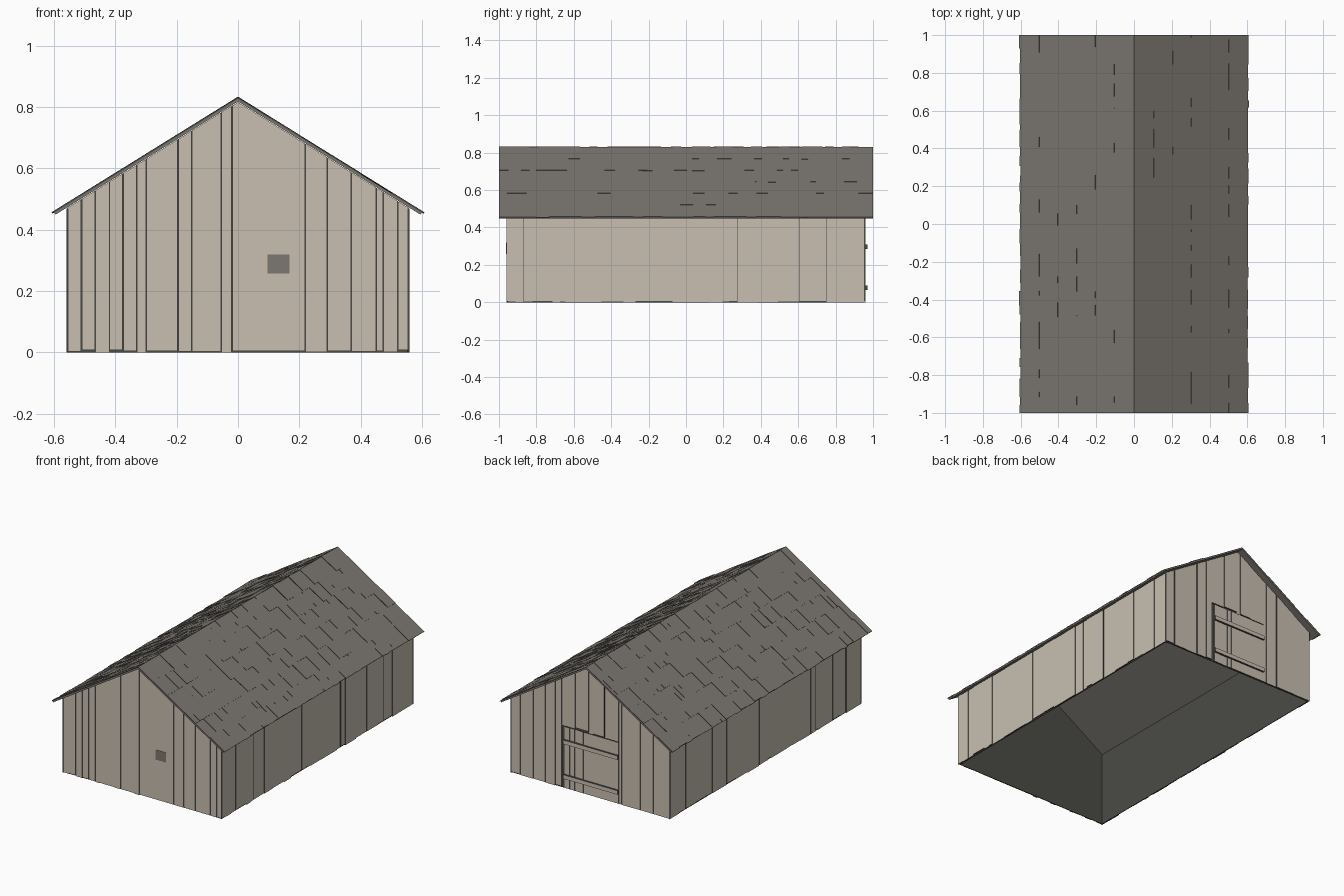
import bpy, bmesh, math, random
from mathutils import Vector

random.seed(4)
if "Cube" in bpy.data.objects:
    bpy.data.objects.remove(bpy.data.objects["Cube"], do_unlink=True)


def material(name, rgb):
    m = bpy.data.materials.new(name)
    m.use_nodes = True
    m.diffuse_color = (*rgb, 1)
    m.node_tree.nodes["Principled BSDF"].inputs["Base Color"].default_value = (*rgb, 1)
    return m


BEIGE = material("pale weathered wood", (0.58, 0.52, 0.44))
GREY = material("grey roof wood", (0.20, 0.185, 0.165))
DARK = material("dark gap wood", (0.07, 0.07, 0.062))

HX, HY = 0.552, 0.952      # outer faces of the inner shell
RIDGE, PITCH = 0.818, math.atan(0.62)
SLOPE = 0.70               # length of a roof side


def roof_z(x):
    return RIDGE - 0.002 - 0.62 * abs(x)


def slab(bm, place, outline, d0, d1, dark=lambda edge: True):
    """Extrude a 2D outline from depth d0 to d1; dark(edge) picks dark rim faces."""
    low = [bm.verts.new(place(u, v, d0)) for u, v in outline]
    high = [bm.verts.new(place(u, v, d1)) for u, v in outline]
    bm.faces.new(low)
    bm.faces.new(high)
    n = len(outline)
    for i in range(n):
        j = (i + 1) % n
        f = bm.faces.new((low[i], low[j], high[j], high[i]))
        edge = Vector(outline[j]) - Vector(outline[i])
        f.material_index = 1 if dark(edge) else 0


def finish(bm, name, *mats):
    bmesh.ops.recalc_face_normals(bm, faces=bm.faces)
    mesh = bpy.data.meshes.new(name)
    bm.to_mesh(mesh)
    bm.free()
    for m in mats:
        mesh.materials.append(m)
    ob = bpy.data.objects.new(name, mesh)
    bpy.context.collection.objects.link(ob)
    return ob


def gable_place(s):
    return lambda u, z, d: Vector((u, s * (HY + d), z))


def side_place(s):
    return lambda u, z, d: Vector((s * (HX + d), u, z))


def gable_outline(a, b, z0):
    top = [(b, roof_z(b))]
    if a < 0 < b:
        top.append((0, roof_z(0)))
    return [(a, z0), (b, z0)] + top + [(a, roof_z(a))]


def rect(a, b, z0, z1):
    return [(a, z0), (b, z0), (b, z1), (a, z1)]


def ragged():
    return random.choice((0, 0.002, 0.004, 0.008))


def random_cuts(start, end, low, high):
    cuts = [start]
    while cuts[-1] < end - high:
        cuts.append(cuts[-1] + random.uniform(low, high))
    return cuts + [end]


# Dark inner shell, open underneath
bm = bmesh.new()
for s in (-1, 1):
    slab(bm, gable_place(s), gable_outline(-HX, HX, 0), -0.004, 0)
    slab(bm, side_place(s), rect(-HY, HY, 0, roof_z(HX)), -0.004, 0)
finish(bm, "inner_shell", DARK, DARK)

# Vertical boards on the two gable ends
front_cuts = [-0.56, -0.51, -0.465, -0.42, -0.375, -0.33, -0.3, -0.195, -0.15, -0.055,
              -0.02, 0.22, 0.29, 0.37, 0.45, 0.475, 0.52, 0.56]
back_cuts = [-0.56, -0.44, -0.35, -0.3, -0.22, -0.2, -0.1, -0.02, 0.01, 0.105, 0.2,
             0.245, 0.315, 0.4, 0.49, 0.56]
for s, cuts, name in ((-1, front_cuts, "front_boards"), (1, back_cuts, "back_boards")):
    bm = bmesh.new()
    for a, b in zip(cuts, cuts[1:]):
        over_door = s > 0 and abs(a + b) / 2 < 0.2
        z0 = 0.392 + 1.5 * ragged() if over_door else ragged()
        slab(bm, gable_place(s), gable_outline(a + 0.0015, b - 0.0015, z0),
             0, random.uniform(0.004, 0.008))
    finish(bm, name, BEIGE, DARK)

# Vertical boards on the long sides
for s, name in ((-1, "right_boards"), (1, "left_boards")):
    bm = bmesh.new()
    cuts = random_cuts(-0.96, 0.96, 0.025, 0.12)
    for a, b in zip(cuts, cuts[1:]):
        slab(bm, side_place(s), rect(a, b - 0.0005, ragged(), roof_z(HX + 0.008)),
             0, random.uniform(0.002, 0.008))
    finish(bm, name, BEIGE, DARK)

# Back door: boards and two proud cross rails
bm = bmesh.new()
door_cuts = [-0.198, 0.05, 0.08, 0.11, 0.145, 0.182]
for a, b in zip(door_cuts, door_cuts[1:]):
    slab(bm, gable_place(1), rect(a, b - 0.002, 0.004, 0.39), 0, random.uniform(0.003, 0.006))
finish(bm, "door_boards", BEIGE, DARK)
bm = bmesh.new()
for z in (0.065, 0.285):
    slab(bm, gable_place(1), rect(-0.198, 0.182, z, z + 0.025), 0.002, 0.018)
finish(bm, "door_rails", BEIGE, DARK)

# Small front hatch
bm = bmesh.new()
slab(bm, gable_place(-1), rect(0.097, 0.168, 0.257, 0.319), 0.004, 0.0095)
finish(bm, "front_hatch", GREY, GREY)


# Roof sides: a thin deck, then courses of shingles, mitred at the ridge
def roof_place(s):
    def place(y, t, n):
        if t == 0:
            return Vector((0, y, RIDGE + n / math.cos(PITCH)))
        return Vector((s * (t * math.cos(PITCH) + n * math.sin(PITCH)), y,
                       RIDGE - t * math.sin(PITCH) + n * math.cos(PITCH)))
    return place


COURSES = 6
for s, side in ((-1, "right"), (1, "left")):
    bm = bmesh.new()
    slab(bm, roof_place(s), rect(-1, 1, 0, SLOPE), 0, 0.008)
    finish(bm, side + "_roof_deck", GREY, GREY)
    bm = bmesh.new()
    for c in range(COURSES):
        t0, t1 = c * SLOPE / COURSES, (c + 1) * SLOPE / COURSES
        cuts = random_cuts(-1, 1, 0.03, 0.08)
        for a, b in zip(cuts, cuts[1:]):
            end = t1 + (random.uniform(0, 0.007) if c == COURSES - 1 else 0)
            slab(bm, roof_place(s), rect(a, b, t0, end), 0.008, random.uniform(0.0095, 0.0135),
                 dark=lambda e: abs(e.y) > abs(e.x))
    finish(bm, side + "_roof_shingles", GREY, DARK)
